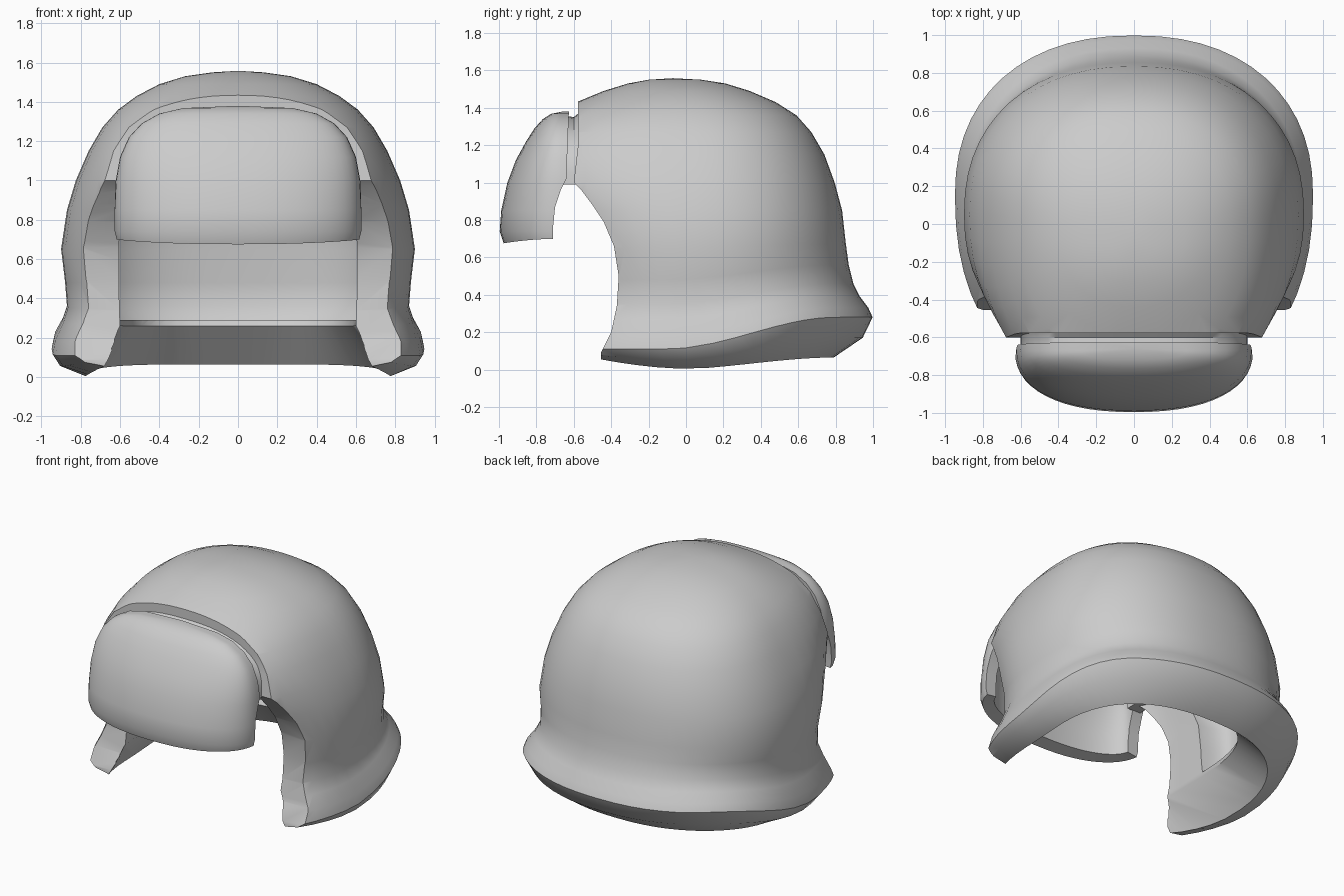
import bpy, bmesh, math

if "Cube" in bpy.data.objects:
    bpy.data.objects.remove(bpy.data.objects["Cube"])

N = 56


def make(name, verts, faces):
    me = bpy.data.meshes.new(name)
    me.from_pydata(verts, [], faces)
    ob = bpy.data.objects.new(name, me)
    bpy.context.collection.objects.link(ob)
    return ob


def power(v, n):
    return math.copysign(abs(v) ** (2 / n), v)


def fix_normals(ob):
    bm = bmesh.new()
    bm.from_mesh(ob.data)
    bmesh.ops.recalc_face_normals(bm, faces=bm.faces)
    bm.to_mesh(ob.data)
    bm.free()


def ring_solid(name, top, rows, end):
    """Closed skin through oval rings, from a top pole down and back up to an end pole.
    row = z at sides, z at back, half width, back y, front y, centre y, exponent, front lift"""
    verts, faces = [top], []
    for zs, zb, a, b, f, c, n, lift in rows:
        for i in range(N):
            t = 2 * math.pi * i / N
            x = a * power(math.cos(t), n)
            s = power(math.sin(t), n)
            y = c + s * ((b - c) if s > 0 else (c - f))
            k = min(1, max(0, (y + 0.1) / 0.9))
            z = zs + (zb - zs) * k * k * (3 - 2 * k) + lift * max(0, (c - y) / 0.55) ** 2
            verts.append((x, y, z))
    verts.append(end)
    last, m = len(verts) - 1, len(rows)
    for i in range(N):
        j = (i + 1) % N
        faces.append((0, 1 + i, 1 + j))
        for r in range(m - 1):
            p, q = 1 + r * N, 1 + (r + 1) * N
            faces.append((p + i, q + i, q + j, p + j))
        p = 1 + (m - 1) * N
        faces.append((p + i, last, p + j))
    ob = make(name, verts, faces)
    fix_normals(ob)
    return ob


def subtract(ob, cutter):
    cutter.hide_render = True
    mod = ob.modifiers.new("cut", 'BOOLEAN')
    mod.operation = 'DIFFERENCE'
    mod.solver = 'EXACT'
    mod.object = cutter
    bpy.context.view_layer.objects.active = ob
    bpy.ops.object.modifier_apply(modifier="cut")
    bpy.data.objects.remove(cutter)


def side_cut(ob, profile):
    """Remove a side-view (y, z) outline from the whole width of an object"""
    n = len(profile)
    verts = [(x, y, z) for x in (-1.5, 1.5) for y, z in profile]
    faces = [tuple(range(n)), tuple(range(2 * n - 1, n - 1, -1))]
    faces += [(i, (i + 1) % n, n + (i + 1) % n, n + i) for i in range(n)]
    cutter = make("cutter", verts, faces)
    fix_normals(cutter)
    subtract(ob, cutter)


def smooth(ob, angle=40):
    bpy.ops.object.select_all(action='DESELECT')
    ob.select_set(True)
    bpy.context.view_layer.objects.active = ob
    bpy.ops.object.shade_smooth_by_angle(angle=math.radians(angle))


# Helmet shell: dome, flared rim, and inward-turned lip in one skin
outer = [
    (1.55, 1.55, .13, .08, -.2, -.06), (1.53, 1.53, .27, .21, -.31, -.05),
    (1.49, 1.49, .4, .34, -.44, -.03), (1.43, 1.43, .515, .48, -.585, 0),
    (1.36, 1.36, .61, .59, -.76, .02), (1.27, 1.27, .69, .67, -.9, .04),
    (1.15, 1.15, .76, .74, -.98, .05), (1.0, 1.0, .825, .795, -.98, .05),
    (.85, .85, .87, .835, -.86, .05), (.65, .67, .9, .855, -.74, .05),
    (.48, .56, .88, .87, -.7, .05), (.35, .46, .87, .895, -.72, .06),
    (.27, .39, .895, .93, -.8, .09), (.18, .33, .935, .975, -.9, .13),
    (.11, .28, .948, .998, -.94, .15),
]
under = [(.05, .17, .91, .945, -.93, .15, 2.15, .02), (0, .065, .78, .79, -.9, .12, 2.3, .05)]
lining = [
    (.26, .605, .6, -.62), (.29, .605, .62, -.62), (.68, .61, .64, -.64),
    (.95, .6, .64, -.74), (1.15, .56, .55, -.74), (1.3, .42, .36, -.6), (1.37, .22, .16, -.42),
]
shell = ring_solid(
    "helmet_shell", (0, -.07, 1.558),
    [r + (2.25, 0) for r in outer] + under
    + [(z, z, a, b, f, -.28, 3.3, 0) for z, a, b, f in lining],
    (0, -.15, 1.4))
# Hollow widening behind the lip
cavity = [
    (1.42, .36, .32, -.33), (1.33, .5, .47, -.4), (1.2, .63, .61, -.42), (1.0, .73, .69, -.38),
    (.85, .775, .735, -.25), (.65, .8, .755, -.13), (.48, .79, .77, -.1), (.36, .775, .78, -.09),
    (.29, .73, .74, -.085),
]
subtract(shell, ring_solid(
    "cavity_cutter", (0, 0, 1.46),
    [(z, z, a, b, f, .06, 2.4 if z > .9 else 2.7, 0) for z, a, b, f in cavity], (0, .1, .285)))
side_cut(shell, [(-.575, 1.8), (-.577, 1.2), (-.6, 1.0), (-.56, .96), (-.5, .88), (-.44, .79),
                 (-.385, .66), (-.36, .5), (-.37, .34), (-.4, .2), (-.455, .09), (-.45, -.3),
                 (-1.6, -.3), (-1.6, 1.8)])
smooth(shell)

# Visor: rounded, hollow brow plate in front of the shell
plate = [
    (1.368, .28, -.72), (1.34, .4, -.765), (1.29, .49, -.81), (1.22, .555, -.855),
    (1.12, .6, -.91), (1.0, .622, -.955), (.85, .63, -.988), (.74, .63, -.996), (.7, .62, -.975),
]
hollow = [(.71, .55, -.89), (.85, .55, -.89), (1.0, .54, -.86), (1.13, .5, -.81), (1.22, .4, -.75)]
visor = ring_solid(
    "visor", (0, -.66, 1.38),
    [(z, z, a, -.3, f, -.67, 2.3, -.08 if z < .72 else 0) for z, a, f in plate + hollow],
    (0, -.6, 1.28))
side_cut(visor, [(-.61, 1.8), (-.64, 1.02), (-.67, .96), (-.7, .87), (-.71, .77), (-.71, .3),
                 (.5, .3), (.5, 1.8)])
smooth(visor)

# Recessed band joining visor and shell
M = 28
verts = []
for y, w, h in [(-.55, .62, .4), (-.6, .6, .36), (-.66, .6, .37), (-.66, .5, .28), (-.55, .5, .28)]:
    for i in range(M + 1):
        t = math.pi * i / M
        verts.append((w * power(math.cos(t), 2.5), y, .99 + h * power(math.sin(t), 2.5)))
faces = []
for r in range(5):
    p, q = r * (M + 1), (r + 1) % 5 * (M + 1)
    faces += [(p + i, p + i + 1, q + i + 1, q + i) for i in range(M)]
faces += [tuple(r * (M + 1) for r in range(5)), tuple(r * (M + 1) + M for r in range(4, -1, -1))]
band = make("joining_band", verts, faces)
fix_normals(band)
smooth(band)
